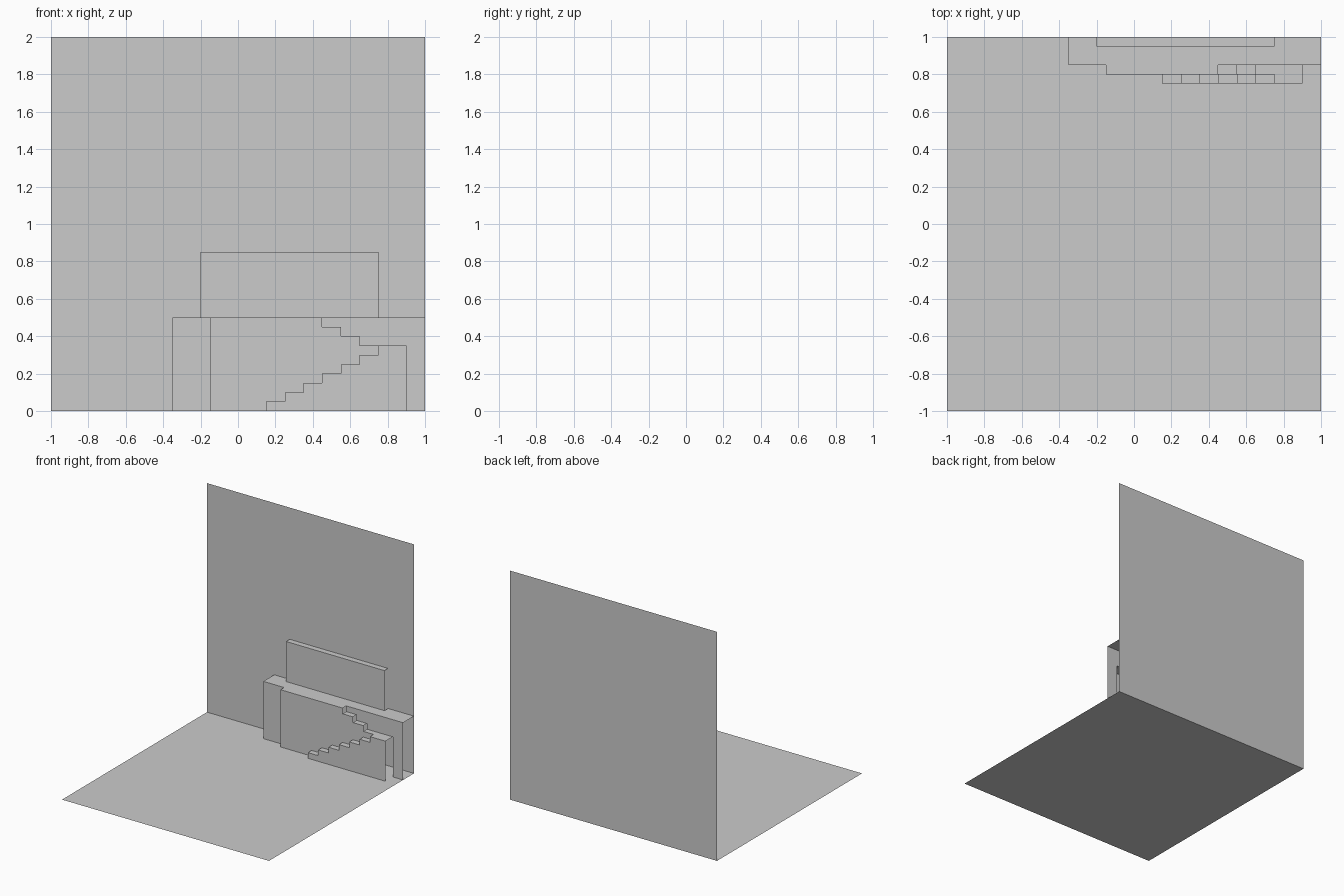
import bpy, bmesh
from mathutils import Vector

if "Cube" in bpy.data.objects:
    bpy.data.objects.remove(bpy.data.objects["Cube"])


def part(name, fronts=(), tops=()):
    """Open shell: fronts are (y, xz outline), tops are (z, xy outline)."""
    bm = bmesh.new()
    faces = [([(x, y, z) for x, z in pts], Vector((0, -1, 0))) for y, pts in fronts]
    faces += [([(x, y, z) for x, y in pts], Vector((0, 0, 1))) for z, pts in tops]
    for coords, out in faces:
        f = bm.faces.new([bm.verts.new(c) for c in coords])
        f.normal_update()
        if f.normal.dot(out) < 0:
            f.normal_flip()
    bmesh.ops.remove_doubles(bm, verts=bm.verts, dist=1e-4)
    mesh = bpy.data.meshes.new(name)
    bm.to_mesh(mesh)
    bm.free()
    ob = bpy.data.objects.new(name, mesh)
    bpy.context.collection.objects.link(ob)
    return ob


def rect(a0, b0, a1, b1):
    return [(a0, b0), (a1, b0), (a1, b1), (a0, b1)]


S, H = 0.1, 0.05  # tread depth and riser height

# Stair outlines in x, z
lower = [(0.15, 0)]
for i in range(7):
    x, z = 0.15 + i * S, (i + 1) * H
    lower += [(x, z), (x + S, z)]
lower = lower[:-1]                      # ends at (0.75, 0.35)
upper = []
for i in range(3):
    x, z = 0.45 + i * S, 0.5 - i * H
    upper += [(x, z), (x, z - H)]       # ends at (0.65, 0.35)

# Floor and back wall
part("floor", tops=[(0, rect(-1, -1, 1, 1))])
part("back_wall", fronts=[(1, rect(-1, 0, 1, 2))])

# Raised panel on the wall
part("wall_panel",
     fronts=[(0.95, rect(-0.2, 0.5, 0.75, 0.85))],
     tops=[(0.85, rect(-0.2, 0.95, 0.75, 1))])

# Ledge: deck, recessed fronts and the projecting middle front
deck = [(-0.35, 1), (-0.35, 0.85), (-0.15, 0.85), (-0.15, 0.8), (0.45, 0.8),
        (0.45, 0.85), (1, 0.85), (1, 1), (0.75, 1), (0.75, 0.95),
        (-0.2, 0.95), (-0.2, 1)]
part("ledge",
     fronts=[(0.85, rect(-0.35, 0, -0.15, 0.5)),
             (0.85, upper + [(0.9, 0.35), (0.9, 0), (1, 0), (1, 0.5)]),
             (0.8, [(-0.15, 0), (-0.15, 0.5)] + upper + lower[::-1])],
     tops=[(0.5, deck)])

# Stairs: lower flight, landing, upper flight
treads = [((i + 1) * H, rect(0.15 + i * S, 0.75, 0.25 + i * S, 0.8)) for i in range(6)]
treads += [(0.45 - i * H, rect(0.45 + i * S, 0.8, 0.55 + i * S, 0.85)) for i in range(2)]
landing = [(0.65, 0.8), (0.75, 0.8), (0.75, 0.75), (0.9, 0.75), (0.9, 0.85), (0.65, 0.85)]
part("stairs",
     fronts=[(0.75, lower + [(0.9, 0.35), (0.9, 0)])],
     tops=treads + [(0.35, landing)])
